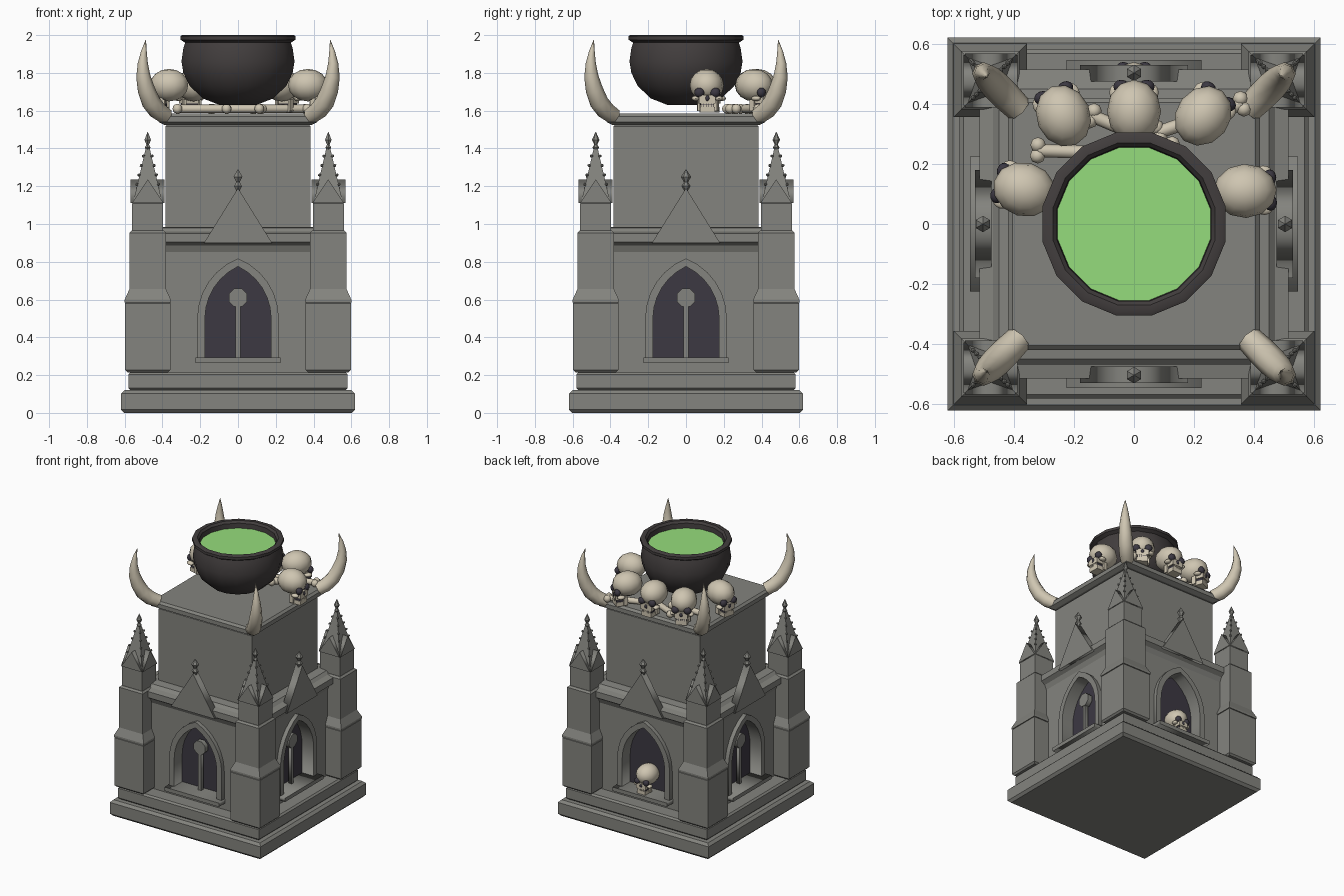
import bpy, bmesh
from math import pi, sin, cos, atan2, radians, sqrt
from mathutils import Matrix, Vector

if "Cube" in bpy.data.objects:
    bpy.data.objects.remove(bpy.data.objects["Cube"])

T, R = Matrix.Translation, Matrix.Rotation


def material(name, rgb):
    m = bpy.data.materials.new(name)
    m.diffuse_color = (*rgb, 1)
    m.use_nodes = True
    m.node_tree.nodes["Principled BSDF"].inputs["Base Color"].default_value = m.diffuse_color
    return m


STONE = material("stone", (0.23, 0.23, 0.21))
BONE = material("bone", (0.62, 0.56, 0.44))
DARK = material("dark_recess", (0.045, 0.04, 0.055))
IRON = material("iron", (0.055, 0.048, 0.048))
GREEN = material("brew", (0.30, 0.72, 0.20))


def finish(name, mesh, mats, smooth=None):
    ob = bpy.data.objects.new(name, mesh)
    bpy.context.collection.objects.link(ob)
    for m in mats:
        mesh.materials.append(m)
    if smooth:
        mesh.shade_smooth()
        mesh.set_sharp_from_angle(angle=radians(smooth))
    return ob


def from_bm(name, bm, mats, smooth=None):
    bmesh.ops.recalc_face_normals(bm, faces=bm.faces)
    mesh = bpy.data.meshes.new(name)
    bm.to_mesh(mesh)
    bm.free()
    return finish(name, mesh, mats, smooth)


def skin(bm, rings):
    """Join rings of points into a closed tube."""
    vs = [[bm.verts.new(p) for p in r] for r in rings]
    n = len(vs[0])
    for a, b in zip(vs, vs[1:]):
        for i in range(n):
            bm.faces.new((a[i], a[(i + 1) % n], b[(i + 1) % n], b[i]))
    bm.faces.new(vs[0][::-1])
    bm.faces.new(vs[-1])


def stack(name, prof, loc=(0, 0, 0), n=4, mat=STONE, smooth=None):
    """Profile of (half width, z); n=4 gives an axis-aligned square section."""
    bm = bmesh.new()
    k, off = (sqrt(2), pi / 4) if n == 4 else (1, pi / n)
    skin(bm, [[(loc[0] + r * k * cos(off + 2 * pi * i / n),
                loc[1] + r * k * sin(off + 2 * pi * i / n), loc[2] + z)
               for i in range(n)] for r, z in prof])
    return from_bm(name, bm, [mat], smooth)


def block(name, h, z0, z1, loc=(0, 0, 0), c=0.012):
    return stack(name, [(h - c, z0), (h, z0 + c), (h, z1 - c), (h - c, z1)], loc)


def plate(name, outlines, y0, y1, place=Matrix(), mat=STONE):
    """Upright plate of x,z outlines (later ones are holes) between depths y0 and y1."""
    cu = bpy.data.curves.new(name, 'CURVE')
    cu.dimensions, cu.fill_mode, cu.extrude = '2D', 'BOTH', abs(y1 - y0) / 2
    for pts in outlines:
        s = cu.splines.new('POLY')
        s.points.add(len(pts) - 1)
        for p, (x, z) in zip(s.points, pts):
            p.co = (x, z, 0, 1)
        s.use_cyclic_u = True
    tmp = bpy.data.objects.new(name + "_curve", cu)
    bpy.context.collection.objects.link(tmp)
    mesh = bpy.data.meshes.new_from_object(tmp.evaluated_get(bpy.context.evaluated_depsgraph_get()))
    bpy.data.objects.remove(tmp)
    mesh.materials.clear()
    mesh.transform(place @ T((0, (y0 + y1) / 2, 0)) @ R(pi / 2, 4, 'X'))
    return finish(name, mesh, [mat])


def rect(x, z0, z1):
    return [(-x, z0), (x, z0), (x, z1), (-x, z1)]


def arch(w, z0, spring, apex, n=6):
    h = apex - spring
    r = (w * w + h * h) / (2 * w)
    end = atan2(h, r - w)
    right = [(w - r + r * cos(end * i / n), spring + r * sin(end * i / n)) for i in range(n)]
    return [(-w, z0), (w, z0)] + right + [(0, apex)] + [(-x, z) for x, z in right[::-1]]


# Stepped base, core, cornice, upper block and top slab
block("base_step", 0.62, 0, 0.12, c=0.018)
block("base_upper_step", 0.58, 0.12, 0.215)
stack("body_core", [(0.40, 0.2), (0.40, 0.95)])
stack("cornice", [(0.465, 0.84), (0.485, 0.885), (0.515, 0.905), (0.515, 0.95),
                  (0.47, 0.96), (0.45, 0.98), (0.40, 0.985)])
block("upper_block", 0.385, 0.97, 1.53, c=0.014)
stack("top_slab", [(0.39, 1.525), (0.42, 1.54), (0.42, 1.57), (0.405, 1.585)])

# Four walls with pointed windows and gables
for k, side in enumerate(("front", "right", "back", "left")):
    M = R(k * pi / 2, 4, 'Z')
    hole = arch(0.175, 0.285, 0.5, 0.775)
    plate(side + "_wall", [rect(0.41, 0.21, 0.86), hole], -0.47, -0.39, M)
    plate(side + "_window_back", [arch(0.18, 0.28, 0.5, 0.78)], -0.405, -0.39, M, DARK)
    plate(side + "_window_frame", [arch(0.216, 0.28, 0.5, 0.818), hole], -0.50, -0.46, M)
    plate(side + "_sill", [rect(0.224, 0.265, 0.293)], -0.545, -0.40, M)
    plate(side + "_gable", [[(-0.18, 0.9), (0.18, 0.9), (0, 1.19)]], -0.53, -0.475, M)
    stack(side + "_gable_finial", [(0.008, 1.15), (0.012, 1.18), (0.024, 1.2), (0.011, 1.222),
                                   (0.027, 1.25), (0.001, 1.29)], M @ Vector((0, -0.503, 0)), 6)
    if side != "back":
        plate(side + "_mullion", [rect(0.012, 0.285, 0.58)], -0.45, -0.425, M)
        disc = [(0.052 * cos(pi / 8 + i * pi / 4), 0.61 + 0.052 * sin(pi / 8 + i * pi / 4))
                for i in range(8)]
        plate(side + "_medallion", [disc], -0.455, -0.42, M)

# Corner buttresses, pinnacles and horns
for sx in (-1, 1):
    for sy in (-1, 1):
        c = (sx * 0.478, sy * 0.478, 0)
        block("buttress_lower", 0.12, 0.215, 0.592, c)
        stack("buttress_weathering", [(0.122, 0.585), (0.122, 0.6), (0.097, 0.655)], c)
        block("buttress_upper", 0.097, 0.59, 0.965, c)
        block("pinnacle_base", 0.082, 0.955, 1.115, c, 0.006)
        for a in (0, pi / 2):
            plate("pinnacle_gable", [[(-0.084, 1.11), (0.084, 1.11), (0, 1.236)]],
                  -0.09, 0.09, T(c) @ R(a, 4, 'Z'))
        stack("spire", [(0.078, 1.11), (0.006, 1.42)], c)
        stack("spire_finial", [(0.008, 1.39), (0.018, 1.405), (0.008, 1.42), (0.02, 1.445),
                               (0.001, 1.488)], c, 6)
        bm = bmesh.new()
        for z in (1.21, 1.26, 1.31, 1.36):
            h = 0.078 - 0.072 * (z - 1.11) / 0.31 + 0.003
            for ax, ay in ((1, 1), (1, -1), (-1, 1), (-1, -1)):
                bmesh.ops.create_icosphere(bm, subdivisions=1, radius=0.009,
                                           matrix=T((c[0] + ax * h, c[1] + ay * h, z)))
        from_bm("spire_crockets", bm, [STONE])
        # horn: rings swept along a curve in the diagonal plane
        path = [(0.385, 1.572, 0.046), (0.425, 1.60, 0.05), (0.46, 1.645, 0.05), (0.485, 1.71, 0.046),
                (0.501, 1.78, 0.038), (0.504, 1.85, 0.027), (0.498, 1.915, 0.015), (0.488, 1.975, 0.001)]
        bm, rings = bmesh.new(), []
        for i, (d, z, r) in enumerate(path):
            a, b = path[max(i - 1, 0)], path[min(i + 1, len(path) - 1)]
            t = Vector((sx * (b[0] - a[0]), sy * (b[0] - a[0]), b[1] - a[1])).normalized()
            u = Vector((sx, -sy, 0)).normalized()
            v = t.cross(u)
            rings.append([Vector((sx * d, sy * d, z)) + r * (cos(j * pi / 4) * u + sin(j * pi / 4) * v)
                          for j in range(8)])
        skin(bm, rings)
        from_bm("horn", bm, [BONE], 50)

# Cauldron with brew
stack("cauldron", [(0.10, 1.63), (0.19, 1.665), (0.26, 1.73), (0.295, 1.80), (0.305, 1.86),
                   (0.295, 1.93), (0.285, 1.96), (0.31, 1.975), (0.31, 1.995), (0.30, 2.0),
                   (0.275, 2.0), (0.262, 1.985), (0.258, 1.94)], (0, 0, 0), 16, IRON, 35)
stack("brew_surface", [(0.259, 1.93), (0.259, 1.95)], (0, 0, 0), 16, GREEN)


def skull(name, loc, angle, s=1.0):
    """Skull resting on its jaw, facing the given compass angle."""
    bm = bmesh.new()

    def add(kind, mat, pos, size):
        m = T(pos) @ Matrix.Diagonal((*size, 1))
        if kind == "ball":
            new = bmesh.ops.create_uvsphere(bm, u_segments=12, v_segments=8, radius=1, matrix=m)
        else:
            new = bmesh.ops.create_cube(bm, size=1, matrix=m)
        for f in {f for v in new["verts"] for f in v.link_faces}:
            f.material_index = mat

    add("ball", 0, (0, 0, 0.147), (0.09, 0.105, 0.086))
    add("box", 0, (0, 0.058, 0.073), (0.088, 0.075, 0.045))
    add("box", 1, (0, 0.055, 0.045), (0.07, 0.068, 0.03))
    add("box", 0, (0, 0.052, 0.017), (0.08, 0.078, 0.03))
    add("ball", 1, (0, 0.094, 0.078), (0.011, 0.008, 0.015))
    for i in range(5):
        for z in (0.05, 0.036):
            add("box", 0, ((i - 2) * 0.014, 0.082, z), (0.011, 0.018, 0.012))
    for e in (-1, 1):
        add("ball", 1, (e * 0.042, 0.083, 0.108), (0.027, 0.022, 0.026))
        add("ball", 0, (e * 0.062, 0.062, 0.077), (0.02, 0.028, 0.014))
        add("box", 0, (e * 0.044, 0.025, 0.04), (0.014, 0.03, 0.06))
    bm.transform(T(loc) @ R(radians(angle - 90), 4, 'Z') @ Matrix.Scale(s, 4))
    from_bm(name, bm, [BONE, DARK], 40)


# Skulls around the back of the cauldron, and one in the back window
for x, y, a in ((0.37, 0.11, 2), (0.23, 0.36, 52), (0, 0.375, 90), (-0.235, 0.36, 113), (-0.365, 0.115, 165)):
    skull("skull", (x, y, 1.588), a)
skull("window_skull", (0, 0.45, 0.29), 90, 0.85)

# Loose long bones under the skulls
for p, q in (((-0.32, 0.245), (-0.06, 0.235)), ((0.08, 0.305), (0.36, 0.40)), ((-0.14, 0.36), (0.12, 0.25))):
    a, b = Vector((*p, 1.61)), Vector((*q, 1.61))
    d = b - a
    bm = bmesh.new()
    bmesh.ops.create_cone(bm, cap_ends=True, segments=8, radius1=0.022, radius2=0.022, depth=d.length,
                          matrix=T((a + b) / 2) @ d.to_track_quat('Z', 'Y').to_matrix().to_4x4())
    side = Vector((-d.y, d.x, 0)).normalized() * 0.018
    for end in (a, b):
        for s in (-1, 1):
            bmesh.ops.create_uvsphere(bm, u_segments=8, v_segments=6, radius=0.026, matrix=T(end + s * side))
    from_bm("long_bone", bm, [BONE], 50)
